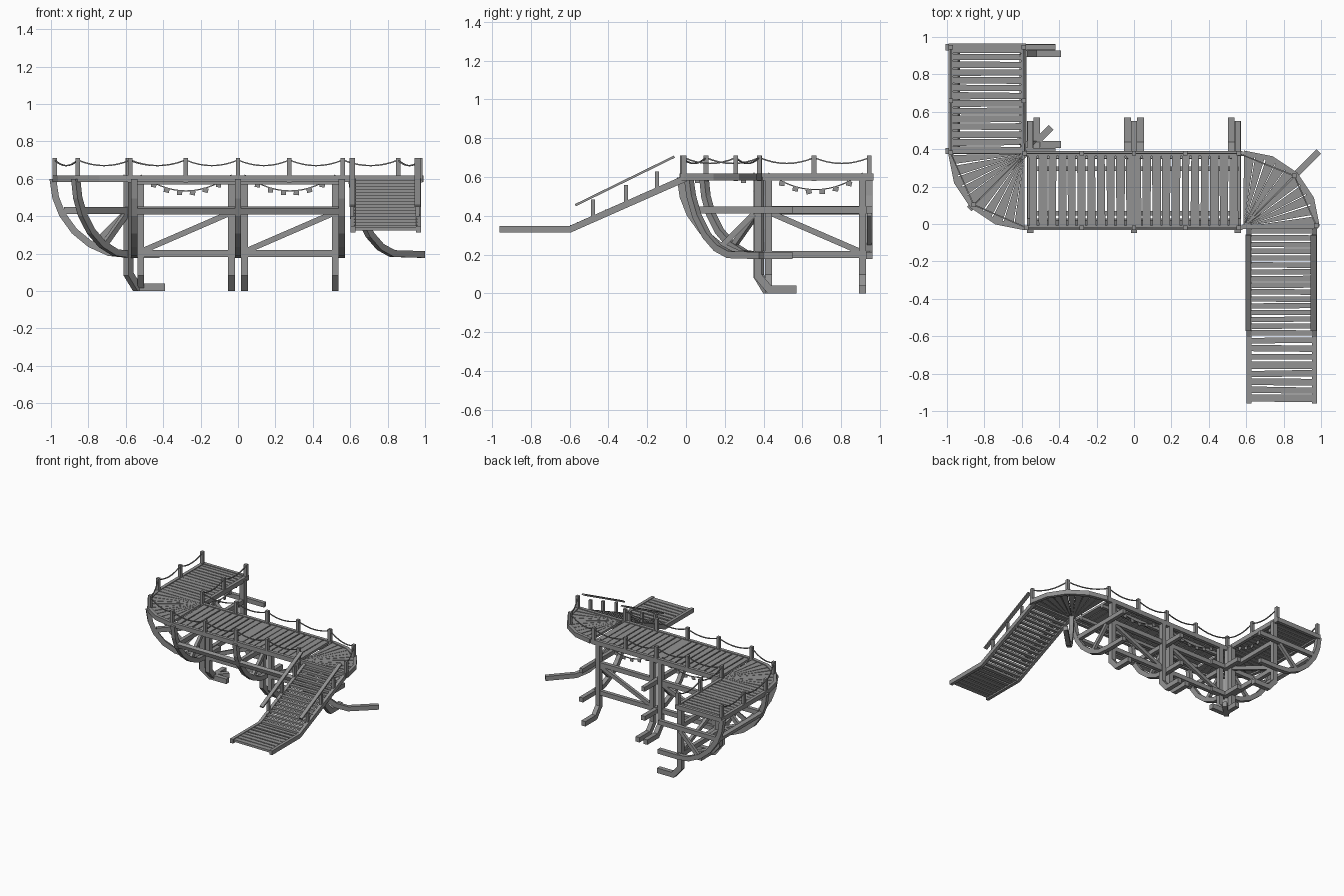
import bpy, bmesh, math, random
from mathutils import Vector as V

random.seed(4)
if bpy.data.objects.get("Cube"):
    bpy.data.objects.remove(bpy.data.objects["Cube"])

wood = bpy.data.materials.new("weathered_grey_wood")
wood.use_nodes = True
grey = (0.29, 0.29, 0.29, 1)
wood.diffuse_color = grey
wood.node_tree.nodes["Principled BSDF"].inputs["Base Color"].default_value = grey

parts = {}
UP = V((0, 0, 1))
X, Y = V((1, 0, 0)), V((0, 1, 0))


def mesh_of(name):
    return parts.setdefault(name, bmesh.new())


def sweep(name, pts, side, w, h):
    """Rectangular timber along pts: w across 'side', h across the bend plane, mitred."""
    bm, pts, side = mesh_of(name), [V(p) for p in pts], V(side).normalized()
    rings = []
    for i, p in enumerate(pts):
        a = (p - pts[i - 1]).normalized() if i else None
        b = (pts[i + 1] - p).normalized() if i < len(pts) - 1 else None
        a, b = a or b, b or a
        t = (a + b).normalized()
        n = side.cross(t).normalized() * (h / 2 / max(t.dot(a), 0.5))
        s = side * w / 2
        rings.append([bm.verts.new(p + q) for q in (s + n, n - s, -s - n, s - n)])
    for r0, r1 in zip(rings, rings[1:]):
        for k in range(4):
            j = (k + 1) % 4
            bm.faces.new((r0[k], r0[j], r1[j], r1[k]))
    bm.faces.new(rings[0][::-1])
    bm.faces.new(rings[-1])


def slab(name, outline, top, thick):
    """Flat plank from a plan outline."""
    bm = mesh_of(name)
    lo = [bm.verts.new((p[0], p[1], top - thick)) for p in outline]
    hi = [bm.verts.new((p[0], p[1], top)) for p in outline]
    bm.faces.new(lo[::-1])
    bm.faces.new(hi)
    for i in range(len(lo)):
        j = (i + 1) % len(lo)
        bm.faces.new((lo[i], lo[j], hi[j], hi[i]))


def hang(a, b, sag, n=8):
    """Points of a sagging line."""
    a, b = V(a), V(b)
    return [a.lerp(b, i / n) - UP * sag * 4 * (i / n) * (1 - i / n) for i in range(n + 1)]


def planks(name, start, along, across, length, width, count, gap, top):
    """Row of uneven planks."""
    step = length / count
    for i in range(count):
        e = [gap * random.uniform(0.1, 1) for _ in range(4)]
        p = start + along * step * i
        slab(name, [p + along * e[0], p + along * (step - e[1]),
                    p + along * (step - e[2]) + across * width,
                    p + along * e[3] + across * width], top, 0.018)


RIB = [(0.40, 0.6), (0.385, 0.5), (0.35, 0.41), (0.285, 0.32),
       (0.2, 0.25), (0.1, 0.205), (0.0, 0.195)]


def at(base, out, r, z):
    return base + out * r + UP * z


def leg(base, out):
    path = [(0, 0.6), (0, 0.09), (-0.06, 0.02), (-0.2, 0.02)]
    sweep("legs", [at(base, out, *p) for p in path], UP.cross(out), 0.036, 0.04)


def rib(base, out, tail):
    side = UP.cross(out)
    path = RIB + ([(-tail, 0.195)] if tail else [])
    sweep("curved_ribs", [at(base, out, *p) for p in path], side, 0.034, 0.036)
    sweep("cross_beams", [at(base, out, 0.34, 0.43), at(base, out, -max(tail, 0.02), 0.43)],
          side, 0.03, 0.036)
    sweep("rib_braces", [at(base, out, 0.18, 0.25), at(base, out, 0.02, 0.41)], side, 0.024, 0.03)


def bay(start, along, out, size=0.555):
    """Deck bay: two legs, long beams, diagonal brace and bunting."""
    ends = [start + along * 0.035, start + along * (size - 0.035)]
    for e in ends:
        leg(e, out)
    for z in (0.43, 0.2):
        sweep("long_beams", [at(start, out, 0, z), at(start + along * size, out, 0, z)],
              UP, 0.036, 0.03)
    tilt = (out * 0.35 + UP).normalized()
    sweep("long_beams", [at(start, out, 0.36, 0.43), at(start + along * size, out, 0.36, 0.43)],
          tilt, 0.036, 0.03)
    a, b = (ends if along.x else ends[::-1])
    sweep("long_braces", [at(a, out, 0, 0.21), at(b, out, 0, 0.42)], out, 0.024, 0.03)
    line = hang(at(ends[0], out, 0.02, 0.62), at(ends[1], out, 0.02, 0.62), 0.085, 14)
    sweep("bunting_line", line, out, 0.006, 0.006)
    for p in line[2:-1:2]:
        d = along * 0.014 + UP * random.uniform(-0.004, 0.004)
        sweep("bunting_flags", [p - d - UP * 0.012, p + d - UP * 0.012], out, 0.005, 0.024)


def posts_and_rope(points):
    for p in points:
        sweep("rail_posts", [(p[0], p[1], 0.58), (p[0], p[1], 0.712)], X, 0.024, 0.024)
    for a, b in zip(points, points[1:]):
        rope = hang((a[0], a[1], 0.7), (b[0], b[1], 0.7), 0.03)
        sweep("rail_ropes", rope, UP, 0.007, 0.007)


def fan(pivot, first, count=10, radius=0.39):
    """Quarter-turn deck of wedge planks with a faceted rim; returns the mid post."""
    def ray(deg, r):
        t = math.radians(first + deg)
        return pivot + V((math.cos(t), math.sin(t), 0)) * r
    step = 90 / count
    for i in range(count):
        g0, g1 = random.uniform(0.1, 0.9), random.uniform(0.1, 0.9)
        slab("corner_planks", [ray(step * i + g0, 0.01), ray(step * i + g0, radius),
                               ray(step * (i + 1) - g1, radius),
                               ray(step * (i + 1) - g1, 0.01)], 0.612, 0.018)
    sweep("deck_rim", [ray(22.5 * i, 0.395) + UP * 0.6 for i in range(5)], UP, 0.036, 0.026)
    return ray(45, 0.385)


# Main walkway
back_y = 0.37
for x in (-0.555, 0.0):
    bay(V((x, back_y, 0)), X, -Y)
    planks("walkway_planks", V((x - 0.01, -0.015, 0)), X, Y, 0.57, 0.385, 11, 0.007, 0.612)
for x in (-0.555, 0.0, 0.555):
    rib(V((x, back_y, 0)), -Y, 0.18)
for y in (-0.02, 0.377):
    sweep("deck_rim", [(-0.58, y, 0.6), (0.58, y, 0.6)], UP, 0.036, 0.026)
    sweep("deck_joists", [(-0.56, y * 0.6 + 0.07, 0.582), (0.56, y * 0.6 + 0.07, 0.582)], UP, 0.025, 0.025)

# Side platform
bay(V((-0.59, 0.39, 0)), Y, -X)
for y in (0.39, 0.945):
    rib(V((-0.59, y, 0)), -X, 0.17)
planks("platform_planks", V((-0.98, 0.375, 0)), Y, X, 0.58, 0.39, 14, 0.006, 0.612)
for x in (-0.98, -0.59):
    sweep("deck_rim", [(x, 0.375, 0.6), (x, 0.965, 0.6)], UP, 0.036, 0.026)
sweep("deck_rim", [(-0.99, 0.953, 0.6), (-0.58, 0.953, 0.6)], UP, 0.036, 0.026)

# Left corner with its diagonal rib and leg
corner = V((-0.585, 0.375, 0))
left_mid = fan(corner, 180)
diag = V((-1, -1, 0)).normalized()
rib(corner, diag, 0)
leg(corner, diag)

# Right corner with a curved prop reaching outwards
pivot = V((0.585, -0.015, 0))
right_mid = fan(pivot, 0)
out = V((1, 1, 0)).normalized()
prop = [(0.04, 0.6), (0.06, 0.5), (0.1, 0.4), (0.17, 0.3),
        (0.25, 0.235), (0.34, 0.2), (0.57, 0.195)]
sweep("curved_prop", [at(pivot, out, *p) for p in prop], UP.cross(out), 0.034, 0.036)
sweep("deck_rim", [(0.58, -0.015, 0.6), (0.98, -0.015, 0.6)], UP, 0.036, 0.026)

# Posts and ropes along the outer and inner edges
front = [(x, -0.02) for x in (-0.575, -0.28, 0, 0.275, 0.56)]
posts_and_rope([(-0.98, 0.945), (-0.98, 0.66), (-0.98, 0.38), left_mid] + front)
posts_and_rope([(-0.59, 0.945), (-0.59, 0.66), (-0.585, 0.377), (-0.28, 0.377), (0, 0.377),
                (0.275, 0.377), (0.56, 0.377), right_mid, (0.975, -0.01)])

# Stair, landing and handrails
for x in (0.615, 0.965):
    sweep("stair_stringers", [(x, 0, 0.595), (x, -0.6, 0.33), (x, -0.96, 0.33)], X, 0.025, 0.034)
    rail_x = x - 0.005
    sweep("stair_handrails", [(rail_x, -0.57, 0.455), (rail_x, -0.06, 0.705)], X, 0.03, 0.012)
    for y in (-0.48, -0.31, -0.15):
        foot = 0.595 + y * 0.44
        sweep("handrail_posts", [(rail_x, y, foot), (rail_x, y, foot + 0.1)], X, 0.02, 0.02)
treads = 16
for i in range(treads):
    y = -0.02 - 0.58 * (i + 0.5) / treads
    planks("stair_treads", V((0.62, y - 0.017, 0)), Y, X, 0.034, 0.34, 1, 0.005,
           0.608 + y * 0.44)
planks("landing_planks", V((0.62, -0.955, 0)), Y, X, 0.355, 0.34, 8, 0.009, 0.342)

# Turn every collected part into an object
for name, bm in parts.items():
    bmesh.ops.recalc_face_normals(bm, faces=bm.faces)
    mesh = bpy.data.meshes.new(name)
    bm.to_mesh(mesh)
    bm.free()
    mesh.materials.append(wood)
    bpy.context.scene.collection.objects.link(bpy.data.objects.new(name, mesh))
